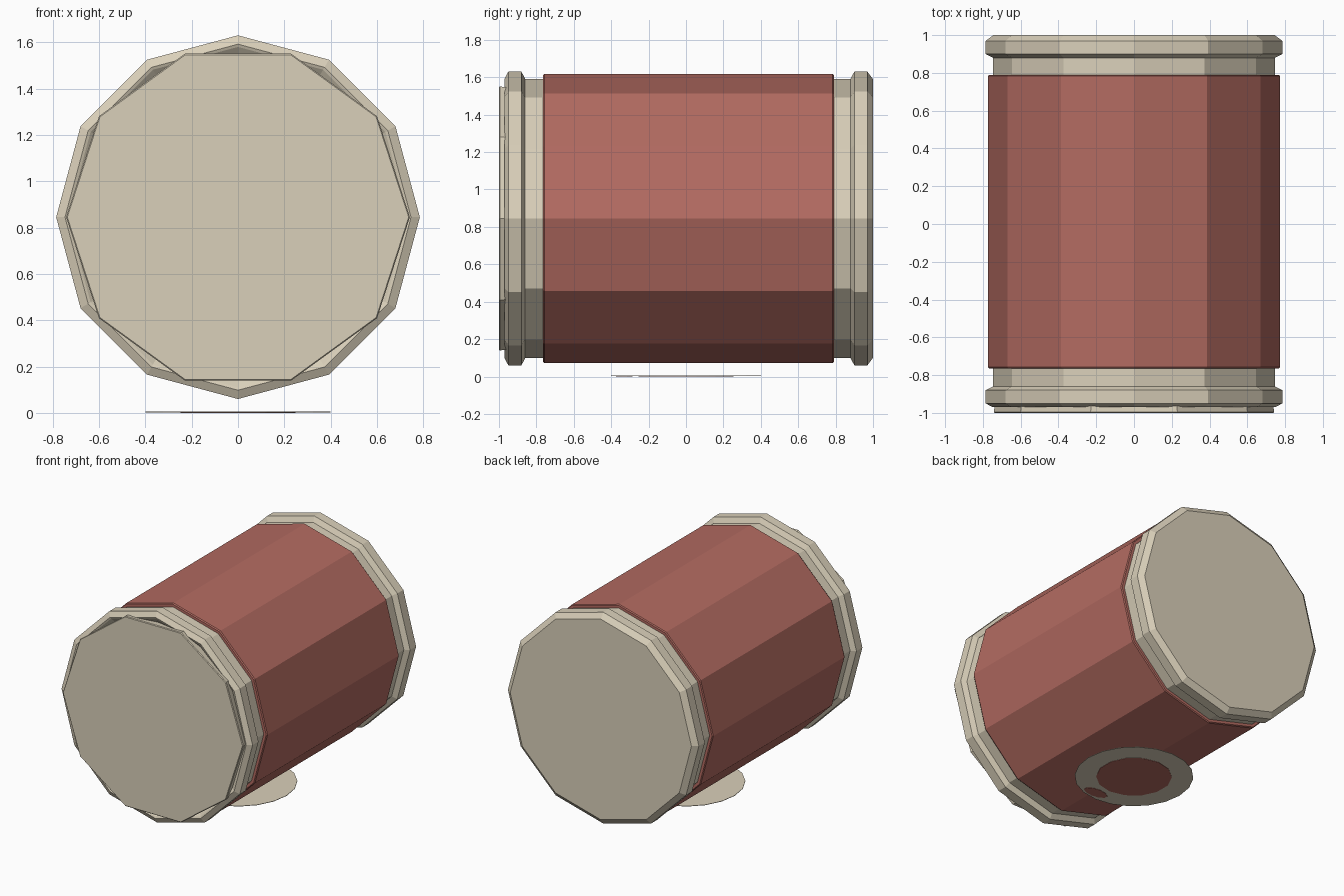
import bpy, bmesh, math

old = bpy.data.objects.get("Cube")
if old:
    bpy.data.objects.remove(old, do_unlink=True)

AXIS_Z = 0.845


def material(name, rgb):
    m = bpy.data.materials.new(name)
    m.use_nodes = True
    m.diffuse_color = (*rgb, 1)
    node = next(n for n in m.node_tree.nodes if n.type == 'BSDF_PRINCIPLED')
    node.inputs["Base Color"].default_value = (*rgb, 1)
    return m


cream = material("cream", (0.70, 0.63, 0.49))
red = material("brick red", (0.45, 0.147, 0.12))


def finish(bm, name, mat):
    bmesh.ops.recalc_face_normals(bm, faces=bm.faces)
    mesh = bpy.data.meshes.new(name)
    bm.to_mesh(mesh)
    bm.free()
    mesh.materials.append(mat)
    obj = bpy.data.objects.new(name, mesh)
    bpy.context.collection.objects.link(obj)
    return obj


def lathe(name, profile, sides, mat):
    """Closed solid of (y, radius) rings around the lying axis."""
    bm = bmesh.new()
    rings = []
    for y, r in profile:
        angles = [math.tau * i / sides for i in range(sides)]
        rings.append([bm.verts.new((r * math.cos(a), y, AXIS_Z + r * math.sin(a)))
                      for a in angles])
    for a, b in zip(rings, rings[1:]):
        for i in range(sides):
            j = (i + 1) % sides
            bm.faces.new((a[i], a[j], b[j], b[i]))
    bm.faces.new(rings[0])
    bm.faces.new(rings[-1])
    return finish(bm, name, mat)


def plate(name, x, y, rx, ry, z, thick, sides, mat):
    """Thin flat elliptical plate whose underside is at z."""
    bm = bmesh.new()
    bmesh.ops.create_cone(bm, cap_ends=True, segments=sides,
                          radius1=1, radius2=1, depth=1)
    for v in bm.verts:
        v.co = (x + v.co.x * rx, y + v.co.y * ry, z + (v.co.z + 0.5) * thick)
    return finish(bm, name, mat)


# Cream core with a recessed front rim, necks and a closed back rim
lathe("core_and_rims", [
    (-0.93, 0.69), (-0.965, 0.735), (-0.97, 0.747), (-0.95, 0.785),
    (-0.88, 0.785), (-0.86, 0.747), (0.88, 0.747), (0.90, 0.785),
    (0.97, 0.785), (1.0, 0.745)], 12, cream)

# Red sleeve with slightly bevelled ends
lathe("sleeve", [(-0.765, 0.74), (-0.765, 0.767), (-0.757, 0.773),
                 (0.783, 0.773), (0.79, 0.767), (0.79, 0.74)], 12, red)

# Ten-sided lid on the front
lathe("front_lid", [(-0.94, 0.735), (-0.995, 0.742), (-1.0, 0.737)], 10, cream)

# Flat foot disc with its red centre and small marker
plate("foot_disc", 0, 0, 0.40, 0.40, 0.002, 0.003, 20, cream)
plate("foot_centre", 0, 0, 0.255, 0.255, 0, 0.003, 14, red)
plate("foot_marker", 0.06, -0.33, 0.095, 0.045, 0, 0.003, 10, red)
